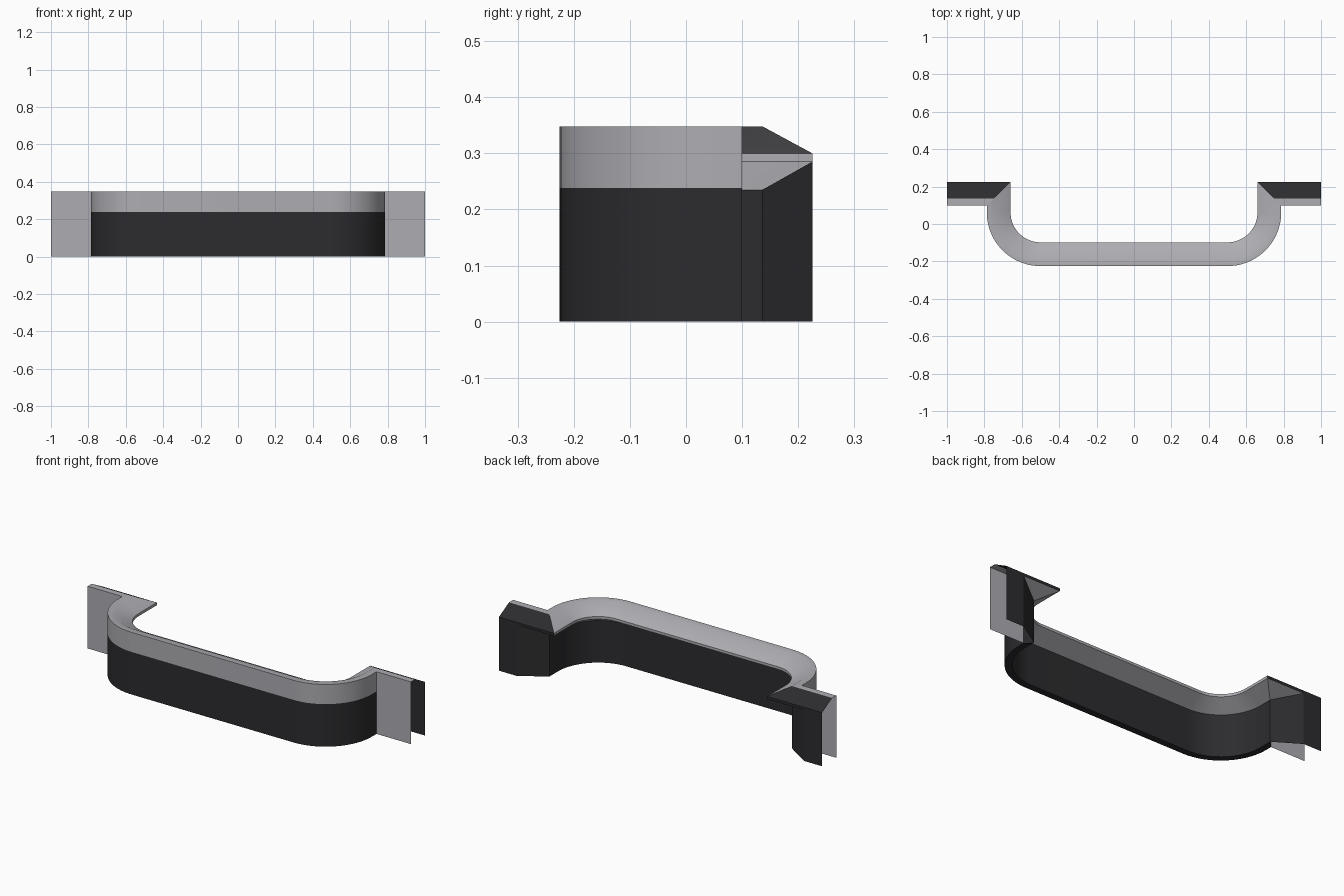
import bpy, bmesh, math
from mathutils import Vector

if "Cube" in bpy.data.objects:
    bpy.data.objects.remove(bpy.data.objects["Cube"])

H, LIP_TOP, LIP_BOT, BAND, T = 0.348, 0.30, 0.285, 0.238, 0.29


def material(name, v, b):
    m = bpy.data.materials.new(name)
    m.diffuse_color = (v, v, b, 1)
    m.use_nodes = True
    m.node_tree.nodes["Principled BSDF"].inputs["Base Color"].default_value = m.diffuse_color
    return m


light = material("light_metal", 0.42, 0.45)
dark = material("dark_metal", 0.025, 0.028)


def make(name, strips, mat):
    """Each strip is a list of equal-length rows of points, bridged with quads; mirrored in x."""
    bm = bmesh.new()
    for rows in strips:
        vs = [[bm.verts.new(p) for p in row] for row in rows]
        for a, b in zip(vs, vs[1:]):
            for i in range(len(a) - 1):
                bm.faces.new((a[i], b[i], b[i + 1], a[i + 1]))
    bmesh.ops.remove_doubles(bm, verts=bm.verts, dist=0.0005)
    bmesh.ops.dissolve_degenerate(bm, edges=bm.edges, dist=0.0005)
    me = bpy.data.meshes.new(name)
    bm.to_mesh(me)
    bm.free()
    ob = bpy.data.objects.new(name, me)
    bpy.context.collection.objects.link(ob)
    me.materials.append(mat)
    mod = ob.modifiers.new("mirror", "MIRROR")
    mod.use_clip = True
    bpy.ops.object.select_all(action='DESELECT')
    ob.select_set(True)
    bpy.context.view_layer.objects.active = ob
    bpy.ops.object.shade_smooth_by_angle(angle=math.radians(30))
    return ob


# Plan path: pairs of outer and inner points from the middle to the mitred corner
stations = [((0, -0.225), (0, -0.098))]
for i in range(25):
    a = math.radians(-90 + 90 * i / 24)
    c, s = math.cos(a), math.sin(a)
    stations.append(((0.5 + 0.287 * c, 0.062 + 0.287 * s), (0.5 + 0.16 * c, 0.062 + 0.16 * s)))
miter = ((0.787, 0.1), (0.66, 0.225))
stations.append(miter)
end = ((1, 0.1), (1, 0.225))


def row(st, profile):
    o, n = Vector(st[0]), Vector(st[1])
    return [(*o.lerp(n, t), z) for t, z in profile]


def sweep(sts, profile):
    return [row(s, profile) for s in sts]


# Bevelled top rail with pointed inner lip
rail = [(0, BAND), (0, H), (T, H), (1, LIP_TOP), (1, LIP_BOT), (T, BAND - 0.003)]
hip = [(0.89, 0.225, LIP_BOT), row(miter, [(T, BAND - 0.003)])[0]]
corner = [[(0.66, 0.225, LIP_BOT), hip[1]], [hip[0], hip[0]]]
make("top_rail", [sweep(stations, rail), corner], light)

# Dark wall below the rail
wall = [(0, BAND), (0, 0), (T, 0), (T, BAND - 0.003)]
make("lower_wall", [sweep(stations, wall)], dark)

# Front panels and flat tops of the end wings
make("wing_front", [sweep([miter, end], [(0, 0), (0, H), (T, H)])], light)

# Sloped tops, back edge, back panel and diagonal return of the end wings
slope = sweep([miter, end], [(T, H), (1, LIP_TOP), (1, LIP_BOT)])
back = [[(1, 0.225, LIP_BOT), (1, 0.225, 0)],
        [(0.89, 0.225, LIP_BOT), (0.89, 0.225, 0)],
        [hip[1], (hip[1][0], hip[1][1], 0)]]
make("wing_back", [slope, back], dark)
